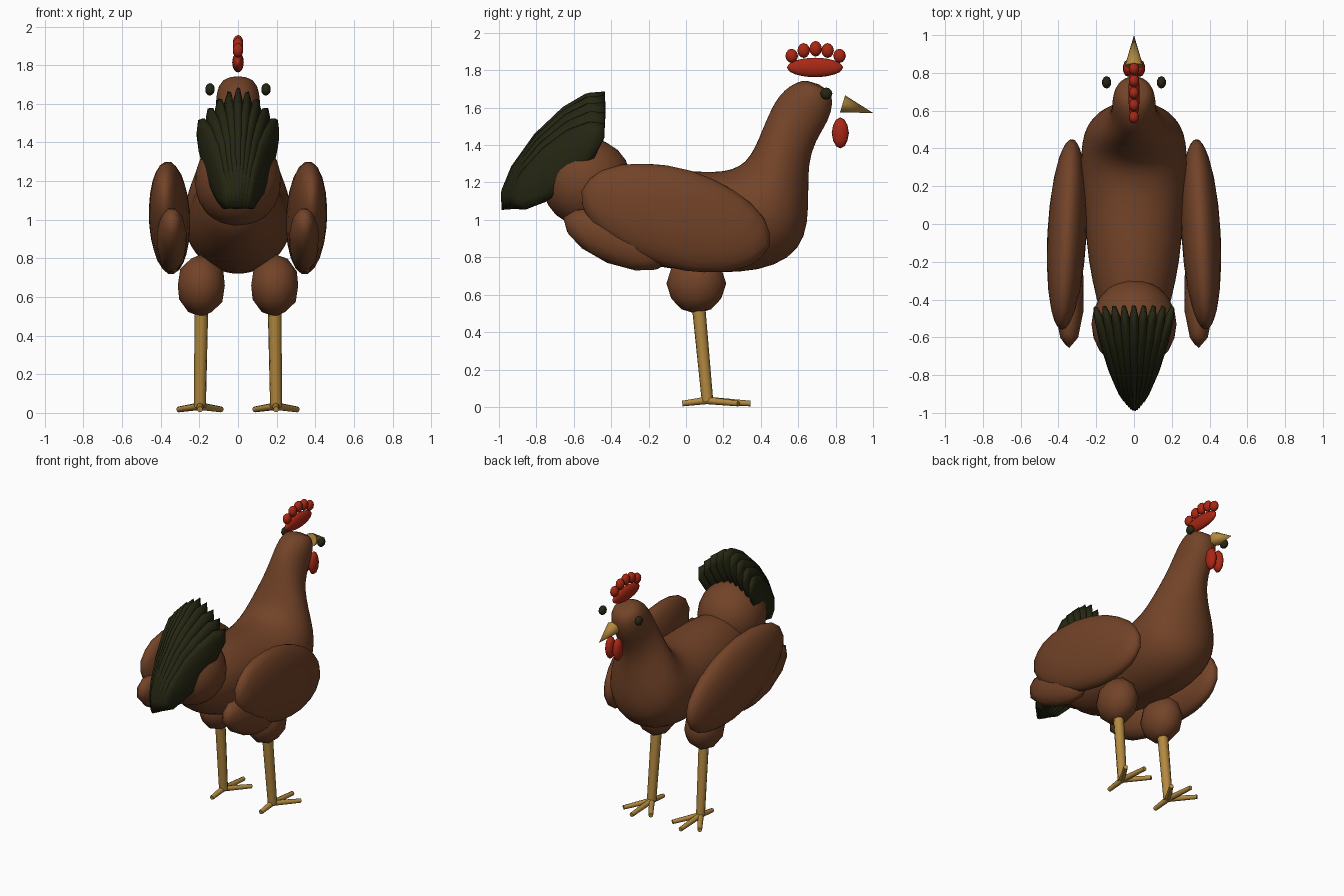
import bpy, bmesh, math
from mathutils import Matrix, Vector

cube = bpy.data.objects.get("Cube")
if cube:
    bpy.data.objects.remove(cube, do_unlink=True)


def material(name, rgb):
    m = bpy.data.materials.new(name)
    m.use_nodes = True
    m.diffuse_color = (*rgb, 1)
    bsdf = m.node_tree.nodes["Principled BSDF"]
    bsdf.inputs["Base Color"].default_value = (*rgb, 1)
    bsdf.inputs["Roughness"].default_value = 0.8
    return m


BROWN = material("brown plumage", (0.17, 0.056, 0.021))
GREEN = material("dark green feather", (0.018, 0.019, 0.006))
YELLOW = material("horn yellow", (0.45, 0.25, 0.05))
RED = material("comb red", (0.4, 0.02, 0.007))


def finish(name, bm, mat, smooth=True):
    bmesh.ops.recalc_face_normals(bm, faces=bm.faces)
    for f in bm.faces:
        f.smooth = smooth
    mesh = bpy.data.meshes.new(name)
    bm.to_mesh(mesh)
    bm.free()
    mesh.materials.append(mat)
    ob = bpy.data.objects.new(name, mesh)
    bpy.context.collection.objects.link(ob)
    return ob


def ellipsoid(name, loc, radii, mat, along=(0, 1, 0), detail=2):
    """Ellipsoid whose local y axis points along the given direction."""
    turn = Vector(along).to_track_quat('Y', 'Z').to_matrix().to_4x4()
    bm = bmesh.new()
    bmesh.ops.create_icosphere(bm, subdivisions=detail, radius=1,
                               matrix=Matrix.Translation(loc) @ turn @ Matrix.Diagonal((*radii, 1)))
    return finish(name, bm, mat)


def rod(name, start, end, r1, r2, mat, sides=8):
    """Tapered cylinder between two points."""
    a, b = Vector(start), Vector(end)
    turn = (b - a).to_track_quat('Z', 'Y').to_matrix().to_4x4()
    bm = bmesh.new()
    bmesh.ops.create_cone(bm, cap_ends=True, segments=sides, radius1=r1, radius2=r2,
                          depth=(b - a).length, matrix=Matrix.Translation((a + b) / 2) @ turn)
    ob = finish(name, bm, mat)
    bpy.context.view_layer.objects.active = ob
    ob.select_set(True)
    bpy.ops.object.shade_smooth_by_angle(angle=math.radians(50))
    ob.select_set(False)
    return ob


# Body, neck and head: rings between a back point and a belly point, with half width
sections = [
    (-.62, 1.12, -.63, 1.0, .08), (-.54, 1.22, -.55, .91, .16),
    (-.4, 1.27, -.4, .82, .2), (-.2, 1.28, -.2, .75, .245),
    (0, 1.265, .05, .72, .262), (.15, 1.255, .29, .713, .28),
    (.25, 1.27, .48, .75, .285), (.32, 1.31, .61, .84, .272),
    (.37, 1.39, .655, .98, .235), (.41, 1.49, .655, 1.16, .175),
    (.445, 1.57, .655, 1.3, .137), (.48, 1.64, .69, 1.42, .118),
    (.525, 1.695, .765, 1.53, .116), (.585, 1.735, .79, 1.63, .107),
    (.65, 1.752, .77, 1.7, .07)]
SIDES = 24
bm = bmesh.new()
rings = []
for y1, z1, y2, z2, w in sections:
    mid = Vector((0, (y1 + y2) / 2, (z1 + z2) / 2))
    half = Vector((0, y1 - y2, z1 - z2)) / 2
    angles = [2 * math.pi * i / SIDES for i in range(SIDES)]
    rings.append([bm.verts.new(mid + half * math.cos(a) + Vector((w * math.sin(a), 0, 0)))
                  for a in angles])
for r, s in zip(rings, rings[1:]):
    for i in range(SIDES):
        j = (i + 1) % SIDES
        bm.faces.new((r[i], r[j], s[j], s[i]))
bm.faces.new(rings[0])
bm.faces.new(rings[-1])
body = finish("body", bm, BROWN)
body.modifiers.new("smooth form", 'SUBSURF').levels = 1
body.modifiers["smooth form"].render_levels = 1

ellipsoid("tail_base", (0, -.53, 1.2), (.225, .24, .24), BROWN, detail=3)

# Fan of tail feathers, the outer ones lower, flatter and turned inward
COUNT = 9
for k in range(COUNT):
    t = 2 * k / (COUNT - 1) - 1
    drop = abs(t) ** 1.5
    ellipsoid(f"tail_feather_{k + 1}", (.125 * t, -.71 + .02 * drop, 1.37 - .08 * drop),
              (.038, .42 - .07 * drop, .135 - .01 * drop), GREEN,
              along=(.16 * t, .5, .575 - .13 * drop))

# Comb: a flat base with a row of round points
ellipsoid("comb_base", (0, .69, 1.815), (.03, .15, .052), RED, detail=3)
for k in range(5):
    u = k - 2
    ellipsoid(f"comb_point_{k + 1}", (0, .693 + .064 * u, 1.915 - .0095 * u * u),
              (.028, .034, .042 - .002 * abs(u)), RED)

rod("beak", (0, .837, 1.62), (0, 1, 1.572), .048, 0, YELLOW)

# Paired parts
for side, word in ((1, "left"), (-1, "right")):
    ellipsoid(word + "_eye", (.145 * side, .75, 1.675), (.025, .033, .033), GREEN)
    ellipsoid(word + "_wattle", (.03 * side, .825, 1.465), (.03, .046, .083), RED)
    ellipsoid(word + "_wing", (.355 * side, -.055, 1.01), (.104, .525, .265), BROWN,
              along=(-.05 * side, .96, -.28), detail=3)
    ellipsoid(word + "_wing_tip", (.343 * side, -.37, .895), (.08, .31, .135), BROWN,
              along=(0, .92, -.38))
    ellipsoid(word + "_thigh", (.19 * side, .055, .66), (.128, .16, .162), BROWN)
    rod(word + "_leg", (.19 * side, .068, .53), (.197 * side, .115, .03), .036, .031, YELLOW)
    # Three front toes and one hind toe
    ankle = (.197 * side, .11, .035)
    toes = {"inner": (-.11, .28), "middle": (0, .345), "outer": (.11, .28), "hind": (0, -.02)}
    for toe, (dx, y) in toes.items():
        rod(f"{word}_{toe}_toe", ankle, ((.197 + dx) * side, y, .018), .02, .015, YELLOW)
